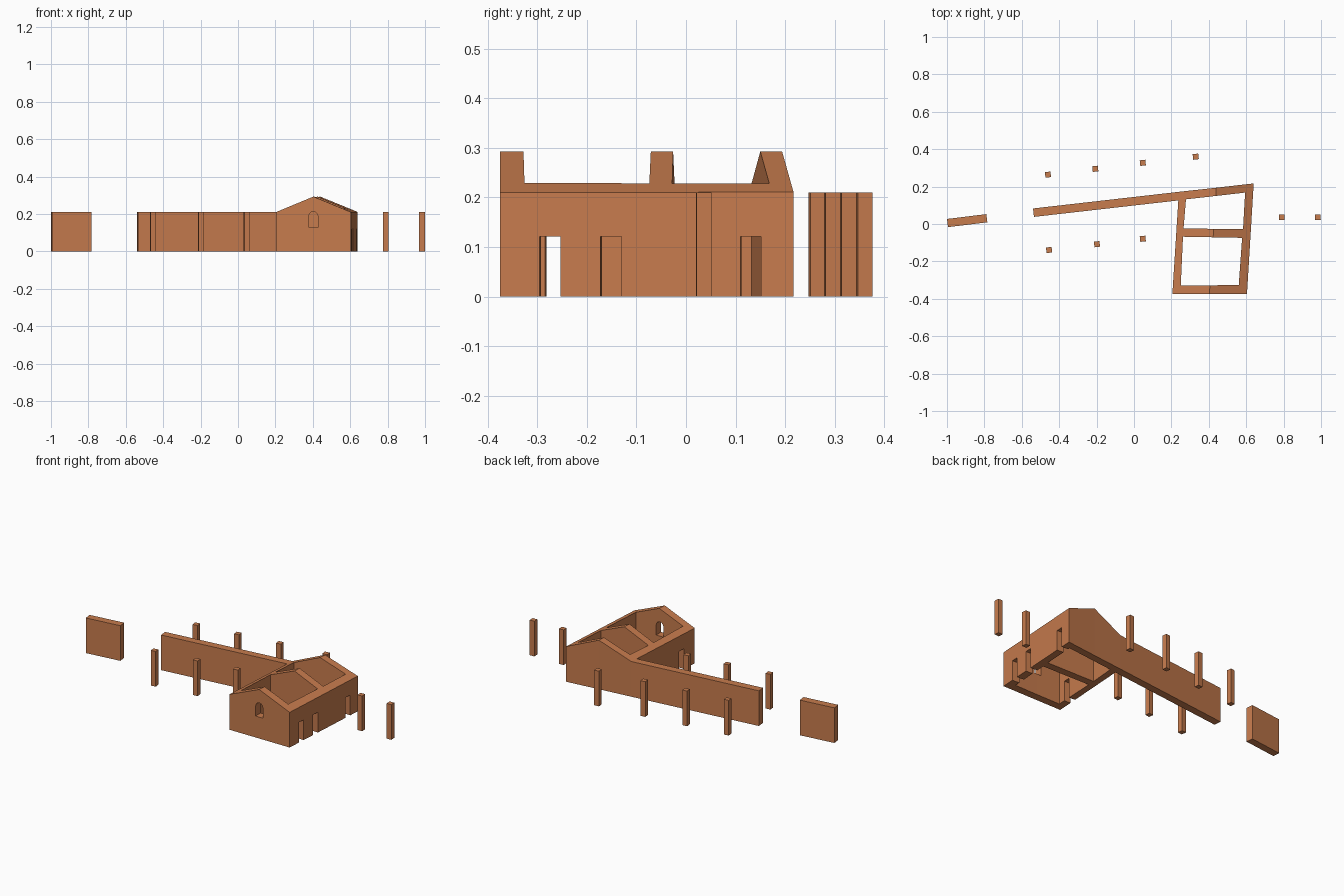
import bpy, bmesh, math
from mathutils import Matrix, Vector

if "Cube" in bpy.data.objects:
    bpy.data.objects.remove(bpy.data.objects["Cube"])

EAVES, PEAK = 0.21, 0.293
clay = bpy.data.materials.new("clay")
clay.diffuse_color = (0.57, 0.2, 0.075, 1)
clay.use_nodes = True
clay.node_tree.nodes["Principled BSDF"].inputs["Base Color"].default_value = clay.diffuse_color


def add_object(name, bm):
    bmesh.ops.recalc_face_normals(bm, faces=bm.faces)
    me = bpy.data.meshes.new(name)
    bm.to_mesh(me)
    bm.free()
    me.materials.append(clay)
    ob = bpy.data.objects.new(name, me)
    bpy.context.collection.objects.link(ob)
    return ob


def box(bm, center, size, angle=0):
    m = (Matrix.Translation(center) @ Matrix.Rotation(angle, 4, 'Z')
         @ Matrix.Diagonal((*size, 1)))
    bmesh.ops.create_cube(bm, size=1, matrix=m)


def roof_height(x, y):
    ridge = 0.403 + 0.066 * (y + 0.375)
    t = min(1, abs(x - ridge) / 0.2)
    return EAVES + (PEAK - EAVES) * (1 - t)


def extrude_plan(name, points, faces):
    """Raise connected plan faces from the ground to the roof line."""
    bm = bmesh.new()
    low = {k: bm.verts.new((x, y, 0)) for k, (x, y) in points.items()}
    top = {k: bm.verts.new((x, y, roof_height(x, y))) for k, (x, y) in points.items()}
    edges = [e for f in faces for e in zip(f, f[1:] + f[:1])]
    for f in faces:
        bm.faces.new([top[k] for k in f])
        bm.faces.new([low[k] for k in reversed(f)])
    for a, b in edges:
        if (b, a) not in edges:
            bm.faces.new([low[a], low[b], top[b], top[a]])
    return add_object(name, bm)


# House walls: e = long wall end, j = junction, f/g = front outer/inner,
# r/s = back outer/inner, p/q = partition
P = {
    "e0": (-0.535, 0.038), "e1": (-0.54, 0.083), "j": (0.237, 0.126), "o": (0.24, 0.172),
    "s0": (0.278, 0.132), "s1": (0.438, 0.15), "s2": (0.594, 0.168),
    "r1": (0.44, 0.194), "r2": (0.64, 0.217),
    "f0": (0.205, -0.375), "f1": (0.403, -0.375), "f2": (0.604, -0.375),
    "g0": (0.25, -0.329), "g1": (0.406, -0.328), "g2": (0.56, -0.326),
    "p0": (0.262, -0.068), "p1": (0.423, -0.071), "p2": (0.578, -0.074),
    "q0": (0.265, -0.023), "q1": (0.426, -0.026), "q2": (0.583, -0.028),
}
plan = ["e0 j o e1", "j s0 o", "s0 s1 r1 o", "s1 s2 r2 r1",
        "f0 g0 p0 q0 s0 j", "f0 f1 g1 g0", "f1 f2 g2 g1",
        "f2 r2 s2 q2 p2 g2", "p0 p1 q1 q0", "p1 p2 q2 q1"]
house = extrude_plan("house_walls", P, [s.split() for s in plan])

# Door and window cutters
bm = bmesh.new()
tilt = -0.06
for x, y in [(0.588, -0.273), (0.595, -0.15), (0.612, 0.132), (0.233, -0.262)]:
    box(bm, (x, y, 0.0105), (0.1, 0.042, 0.221), tilt)
arch = [(-0.024, 0.128), (0.024, 0.128)]
arch += [(0.024 * math.cos(a), 0.189 + 0.024 * math.sin(a))
         for a in (math.pi * i / 6 for i in range(7))]
front = bm.faces.new([bm.verts.new((0.403 + x, -0.42, z)) for x, z in arch])
ext = bmesh.ops.extrude_face_region(bm, geom=[front], use_keep_orig=True)
for v in ext["geom"]:
    if isinstance(v, bmesh.types.BMVert):
        v.co += Vector((0, 0.14, 0))
cutter = add_object("opening_cutter", bm)
cutter.hide_render = True
cutter.hide_viewport = True
mod = house.modifiers.new("openings", 'BOOLEAN')
mod.operation = 'DIFFERENCE'
mod.solver = 'EXACT'
mod.object = cutter

# Detached wall in line with the long wall
bm = bmesh.new()
box(bm, (-0.892, 0.018, EAVES / 2), (0.212, 0.044, EAVES), math.radians(7))
add_object("detached_wall", bm)

# Rows of posts
rows = {
    "back_post": [(-0.46, 0.264), (-0.207, 0.295), (0.047, 0.327), (0.33, 0.36)],
    "front_post": [(-0.454, -0.139), (-0.198, -0.108), (0.047, -0.079)],
    "side_post": [(0.79, 0.036), (0.983, 0.036)],
}
for name, spots in rows.items():
    for x, y in spots:
        bm = bmesh.new()
        turn = math.radians(2 if name == "side_post" else 6.5)
        box(bm, (x, y, EAVES / 2), (0.03, 0.03, EAVES), turn)
        add_object(name, bm)
